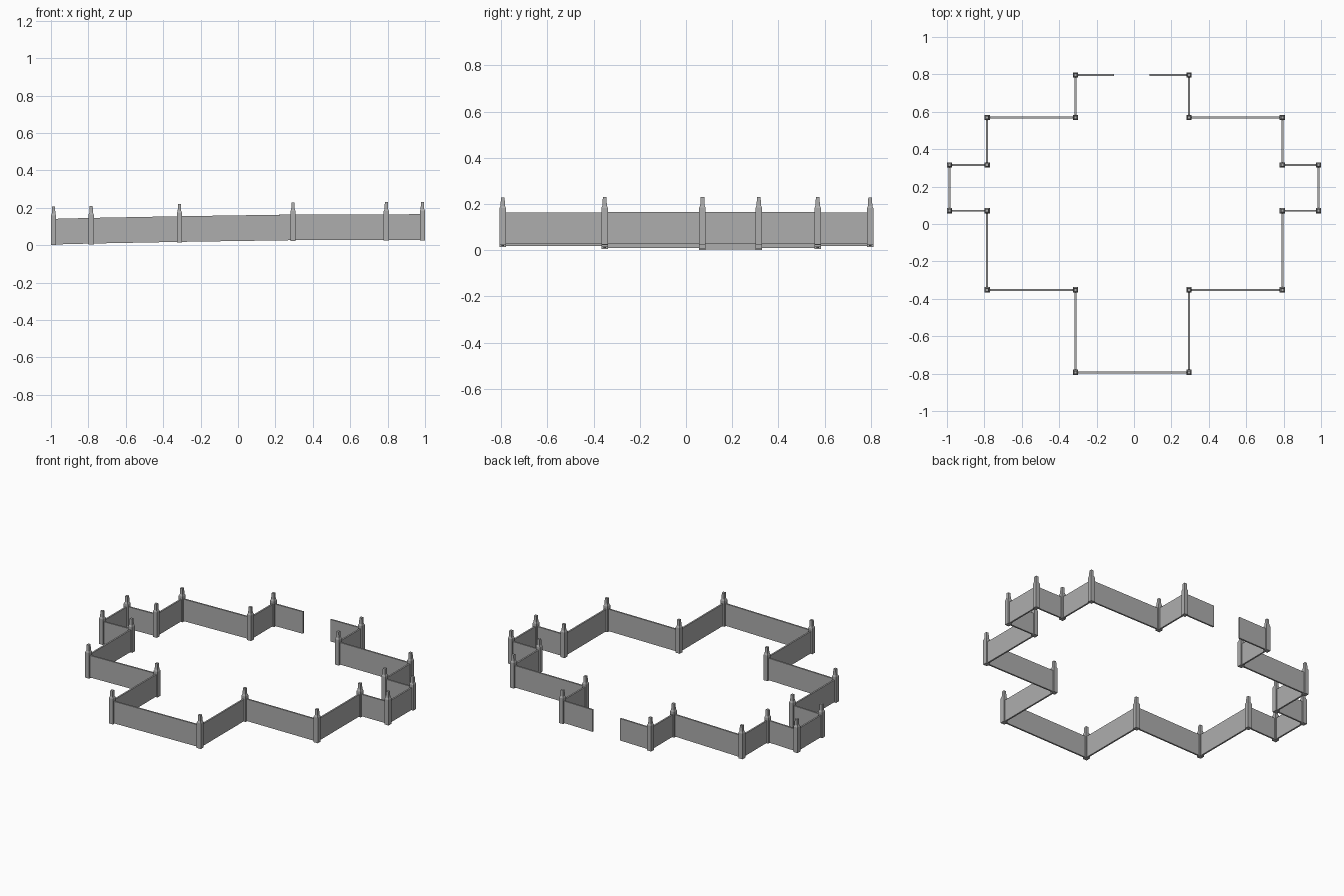
import bpy
import bmesh
from mathutils import Vector

cube = bpy.data.objects.get("Cube")
if cube:
    bpy.data.objects.remove(cube, do_unlink=True)

stone = bpy.data.materials.new("grey_stone")
GREY = (0.42, 0.42, 0.42, 1)
stone.diffuse_color = GREY
stone.use_nodes = True
stone.node_tree.nodes["Principled BSDF"].inputs["Base Color"].default_value = GREY

WALL_HEIGHT = 0.137
WALL_HALF = 0.005
UP = Vector((0, 0, 1))

# Ground level at each column of posts, rising from right to left
A, B, C, D, E, F = -0.986, -0.785, -0.313, 0.294, 0.793, 0.986
GROUND = {A: 0.004, B: 0.009, C: 0.018, D: 0.027, E: 0.028, F: 0.029}
S, P, Q, R, T, N = -0.793, -0.352, 0.071, 0.315, 0.570, 0.797

# Corner posts in order from the back gap, all the way round
CORNERS = [(C, N), (C, T), (B, T), (B, R), (A, R), (A, Q), (B, Q), (B, P),
           (C, P), (C, S), (D, S), (D, P), (E, P), (E, Q), (F, Q), (F, R),
           (E, R), (E, T), (D, T), (D, N)]


def finish(name, bm):
    bmesh.ops.recalc_face_normals(bm, faces=bm.faces)
    mesh = bpy.data.meshes.new(name)
    bm.to_mesh(mesh)
    bm.free()
    mesh.materials.append(stone)
    obj = bpy.data.objects.new(name, mesh)
    bpy.context.collection.objects.link(obj)
    return obj


def skin(bm, loops):
    """Join a stack of four-cornered loops into a closed solid."""
    rings = [[bm.verts.new(p) for p in loop] for loop in loops]
    for low, high in zip(rings, rings[1:]):
        for i in range(4):
            j = (i + 1) % 4
            bm.faces.new((low[i], low[j], high[j], high[i]))
    bm.faces.new(rings[0])
    bm.faces.new(rings[-1])


def post(name, x, y):
    # Square shaft, small shoulder and a narrow, slightly tapered cap
    bm = bmesh.new()
    profile = [(0.014, -0.004), (0.014, 0.155), (0.0095, 0.165), (0.008, 0.202)]
    signs = [(-1, -1), (1, -1), (1, 1), (-1, 1)]
    skin(bm, [[(x + r * i, y + r * j, GROUND[x] + h) for i, j in signs]
              for r, h in profile])
    finish(name, bm)


def wall(name, start, end):
    # Flat panel whose top and bottom follow the sloping ground
    bm = bmesh.new()
    side = (end - start).cross(UP).normalized() * WALL_HALF
    loops = [[p - side, p + side, p + side + UP * WALL_HEIGHT,
              p - side + UP * WALL_HEIGHT] for p in (start, end)]
    skin(bm, loops)
    finish(name, bm)


points = [Vector((x, y, GROUND[x])) for x, y in CORNERS]
for i, (x, y) in enumerate(CORNERS):
    post(f"corner_post_{i + 1}", x, y)
for i, (p, q) in enumerate(zip(points, points[1:])):
    wall(f"wall_panel_{i + 1}", p, q)

# Short panels either side of the back opening
wall("gate_wall_right", points[0], Vector((-0.107, N, 0.021)))
wall("gate_wall_left", points[-1], Vector((0.083, N, 0.024)))
